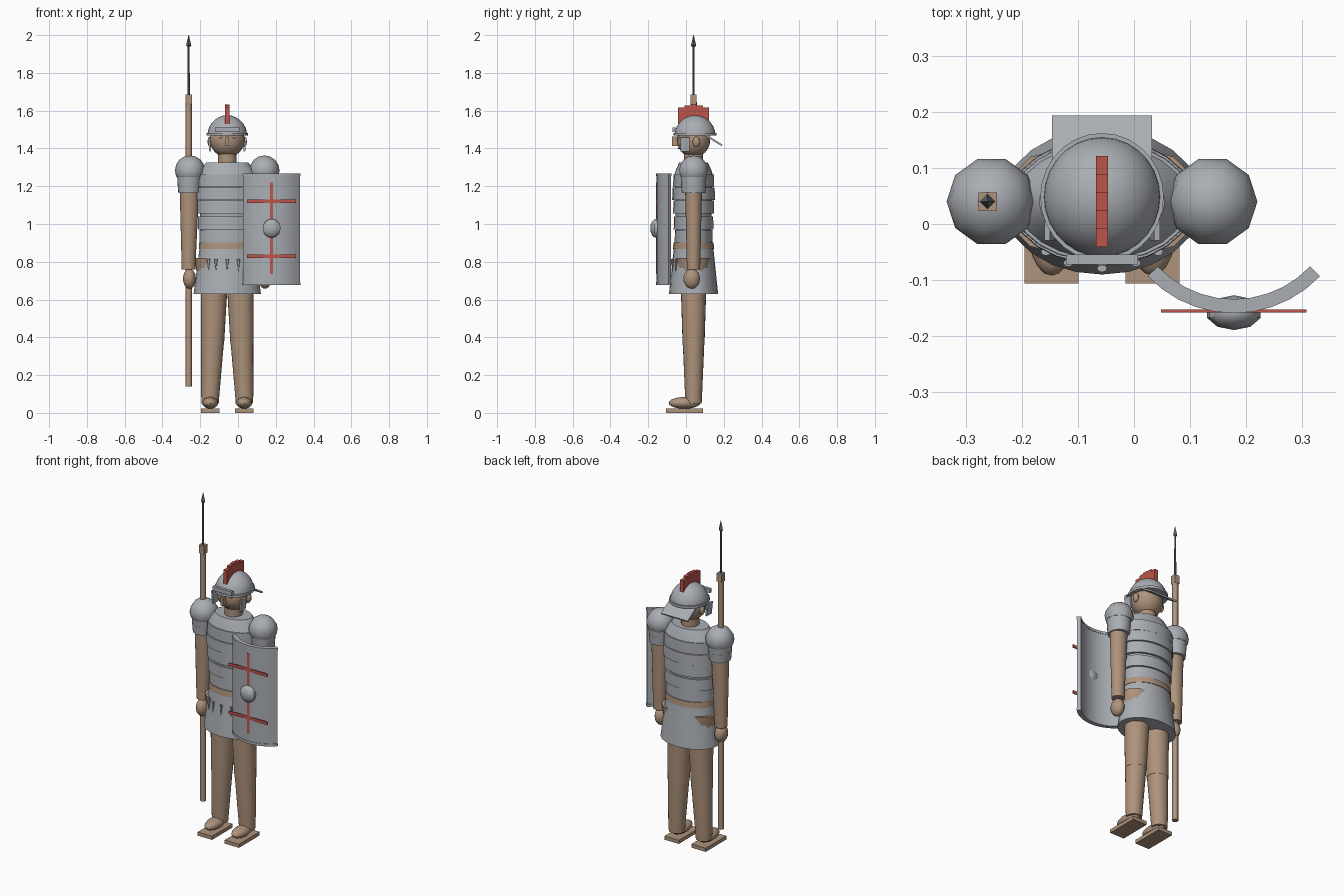
import bpy, bmesh
from math import sin, cos, pi, radians
from mathutils import Matrix

if "Cube" in bpy.data.objects:
    bpy.data.objects.remove(bpy.data.objects["Cube"], do_unlink=True)

CX, CY = -0.057, 0.04   # axis of the body


def material(name, rgb):
    m = bpy.data.materials.new(name)
    m.use_nodes = True
    m.diffuse_color = (*rgb, 1)
    m.node_tree.nodes["Principled BSDF"].inputs["Base Color"].default_value = (*rgb, 1)
    return m


steel = material("steel_grey", (0.40, 0.42, 0.45))
tan = material("tan", (0.42, 0.29, 0.20))
red = material("red", (0.50, 0.09, 0.07))
iron = material("dark_iron", (0.13, 0.14, 0.15))


def finish(name, bm, mat, smooth=40):
    bmesh.ops.recalc_face_normals(bm, faces=bm.faces)
    mesh = bpy.data.meshes.new(name)
    bm.to_mesh(mesh)
    bm.free()
    mesh.materials.append(mat)
    ob = bpy.data.objects.new(name, mesh)
    bpy.context.collection.objects.link(ob)
    if smooth:
        bpy.ops.object.select_all(action="DESELECT")
        ob.select_set(True)
        bpy.context.view_layer.objects.active = ob
        bpy.ops.object.shade_smooth_by_angle(angle=radians(smooth))
    return ob


def box(name, centre, size, mat, rot=(0, "X")):
    bm = bmesh.new()
    m = Matrix.Translation(centre) @ Matrix.Rotation(radians(rot[0]), 4, rot[1])
    bmesh.ops.create_cube(bm, size=1, matrix=m @ Matrix.Diagonal((*size, 1)))
    return finish(name, bm, mat, 0)


def ball(name, centre, radii, mat, n=20, spin=0, floor=None):
    """Ellipsoid, optionally cut flat below the height floor."""
    bm = bmesh.new()
    m = Matrix.Translation(centre) @ Matrix.Diagonal((*radii, 1))
    bmesh.ops.create_uvsphere(bm, u_segments=n, v_segments=max(8, n // 2), radius=1,
                              matrix=m @ Matrix.Rotation(spin, 4, "Z"))
    if floor is not None:
        geom = bm.verts[:] + bm.edges[:] + bm.faces[:]
        cut = bmesh.ops.bisect_plane(bm, geom=geom, plane_co=(0, 0, floor),
                                     plane_no=(0, 0, 1), clear_inner=True)
        rim = [e for e in cut["geom_cut"] if isinstance(e, bmesh.types.BMEdge)]
        bmesh.ops.contextual_create(bm, geom=rim)
    return finish(name, bm, mat)


def loft(name, rings, mat, n=24):
    """Closed solid through elliptical rings (x, y, z, rx, ry)."""
    bm = bmesh.new()
    loops = [[bm.verts.new((x + rx * cos(2 * pi * i / n), y + ry * sin(2 * pi * i / n), z))
              for i in range(n)] for x, y, z, rx, ry in rings]
    for a, b in zip(loops, loops[1:]):
        for i in range(n):
            j = (i + 1) % n
            bm.faces.new((a[i], a[j], b[j], b[i]))
    bm.faces.new(loops[0])
    bm.faces.new(loops[-1])
    return finish(name, bm, mat)


def body(name, rings, mat, n=24):
    return loft(name, [(CX, CY, *r) for r in rings], mat, n)


def arc_slab(name, cx, cy, r_in, r_out, half, z0, z1, mat, n=10):
    """Upright curved slab bulging towards the front."""
    bm = bmesh.new()
    rows = []
    for i in range(n + 1):
        a = half * (2 * i / n - 1)
        rows.append([bm.verts.new((cx + r * sin(a), cy - r * cos(a), z))
                     for r, z in ((r_in, z0), (r_out, z0), (r_out, z1), (r_in, z1))])
    for p, q in zip(rows, rows[1:]):
        for k in range(4):
            bm.faces.new((p[k], q[k], q[(k + 1) % 4], p[(k + 1) % 4]))
    bm.faces.new(rows[0])
    bm.faces.new(rows[-1])
    return finish(name, bm, mat, 20)


# Limbs, mirrored about the body axis
for side, s in (("right", -1), ("left", 1)):
    fx = CX + s * 0.09
    box(side + "_sole", (fx, -0.008, 0.011), (0.096, 0.196, 0.022), tan)
    ball(side + "_foot", (fx, -0.008, 0.053), (0.042, 0.084, 0.031), tan)
    loft(side + "_shin", [(fx, CY, 0.05, 0.045, 0.043), (fx, CY, 0.09, 0.048, 0.045),
                          (CX + s * 0.078, CY, 0.37, 0.06, 0.057)], tan)
    loft(side + "_thigh", [(CX + s * 0.078, CY, 0.36, 0.061, 0.058),
                           (CX + s * 0.07, CY, 0.65, 0.07, 0.067)], tan)
    loft(side + "_hip", [(CX + s * 0.075, CY, 0.64, 0.07, 0.067),
                         (CX + s * 0.082, CY, 0.82, 0.092, 0.092)], tan, 12)
    ax = CX + s * 0.2
    loft(side + "_arm", [(ax + s * 0.005, CY, 0.76, 0.036, 0.035),
                         (ax, CY, 1.2, 0.052, 0.045)], tan)
    ball(side + "_hand", (ax, 0.03, 0.71), (0.034, 0.044, 0.053), tan)
    sx = CX + s * 0.197
    for k in range(2):
        z = 1.165 + 0.045 * k
        loft(side + "_sleeve_band", [(ax, CY, z, 0.059 + 0.003 * k, 0.062 + 0.003 * k),
                                     (ax, CY, z + 0.05, 0.063 + 0.003 * k, 0.066 + 0.003 * k)], steel)
    ball(side + "_shoulder_guard", (sx, CY, 1.283), (0.08, 0.08, 0.08), steel, 10,
         radians(18), 1.25)
    # Face and helmet side pieces
    box(side + "_cheek_guard", (CX + s * 0.094, -0.005, 1.422), (0.01, 0.048, 0.075), steel,
        (s * 6, "Y"))
    ball(side + "_ear", (CX + s * 0.09, 0.055, 1.435), (0.014, 0.02, 0.028), tan, 12)
    ball(side + "_eye", (CX + s * 0.033, -0.037, 1.46), (0.012, 0.008, 0.007), steel, 12)

# Cuirass made of overlapping plates on a core
body("torso_core", [(0.88, 0.138, 0.09), (1.26, 0.152, 0.1)], steel)
for z0, z1, rx, ry in ((1.195, 1.262, 0.161, 0.108), (1.128, 1.192, 0.165, 0.113),
                       (1.055, 1.125, 0.161, 0.108), (0.972, 1.04, 0.156, 0.105),
                       (0.9, 0.969, 0.148, 0.1)):
    body("cuirass_band", [(z0, rx, ry), (z1, rx * 0.99, ry * 0.99)], steel)
body("collar", [(1.255, 0.157, 0.104), (1.29, 0.137, 0.092), (1.325, 0.112, 0.076)], steel)
body("belt", [(0.868, 0.15, 0.109), (0.903, 0.148, 0.106)], tan)
body("skirt", [(0.63, 0.178, 0.13), (0.9, 0.143, 0.102)], steel)
for dx in (-0.1, -0.06, 0.0, 0.06, 0.1):
    front = CY - 0.119 * (1 - (dx / 0.152) ** 2) ** 0.5
    loft("belt_pendant", [(CX + dx, front - 0.004, 0.75, 0.001, 0.001),
                          (CX + dx, front, 0.815, 0.009, 0.007)], steel, 8)

# Head
body("neck", [(1.3, 0.05, 0.05), (1.4, 0.05, 0.05)], tan)
ball("head", (CX, CY, 1.445), (0.092, 0.088, 0.092), tan, 24)
box("nose", (CX, -0.057, 1.438), (0.018, 0.034, 0.05), tan)
box("mouth", (CX, -0.038, 1.4), (0.04, 0.012, 0.006), tan)

# Helmet
ball("helmet_dome", (CX, CY + 0.008, 1.468), (0.105, 0.108, 0.108), steel, 28, 0, 1.47)
loft("helmet_brim", [(CX, CY + 0.008, z, 0.11, 0.114) for z in (1.468, 1.483)], steel, 28)
box("brow_guard", (CX, -0.063, 1.5), (0.128, 0.018, 0.024), steel)
box("neck_guard", (CX, 0.148, 1.443), (0.178, 0.1, 0.01), steel, (-32, "X"))
for k in range(-2, 3):
    top = 1.632 - 0.004 * k * k
    box("crest_block", (CX, CY + 0.0325 * k, (top + 1.53) / 2), (0.022, 0.0325, top - 1.53), red)

# Curved shield with rims, boss and painted bars
SX, SY = 0.178, 0.053
arc_slab("shield", SX, SY, 0.189, 0.209, radians(46), 0.685, 1.26, steel)
for z in (0.676, 1.253):
    arc_slab("shield_rim", SX, SY, 0.187, 0.212, radians(46.5), z, z + 0.015, steel)
ball("shield_boss", (SX, -0.158, 0.977), (0.05, 0.031, 0.05), steel, 10)
box("shield_stripe", (SX, -0.155, 0.977), (0.017, 0.006, 0.485), red)
for z in (0.83, 1.12):
    box("shield_bar", (SX, -0.155, z), (0.259, 0.006, 0.018), red)

# Spear
PX = -0.261
loft("spear_shaft", [(PX, CY, z, 0.017, 0.017) for z in (0.14, 1.645)], tan, 12)
box("spear_block", (PX, CY, 1.66), (0.033, 0.033, 0.05), tan)
loft("spear_shank", [(PX, CY, 1.68, 0.006, 0.006), (PX, CY, 1.95, 0.005, 0.005)], iron, 8)
loft("spear_tip", [(PX, CY, 1.935, 0.004, 0.004), (PX, CY, 1.945, 0.014, 0.014),
                   (PX, CY, 2.0, 0.001, 0.001)], iron, 4)
